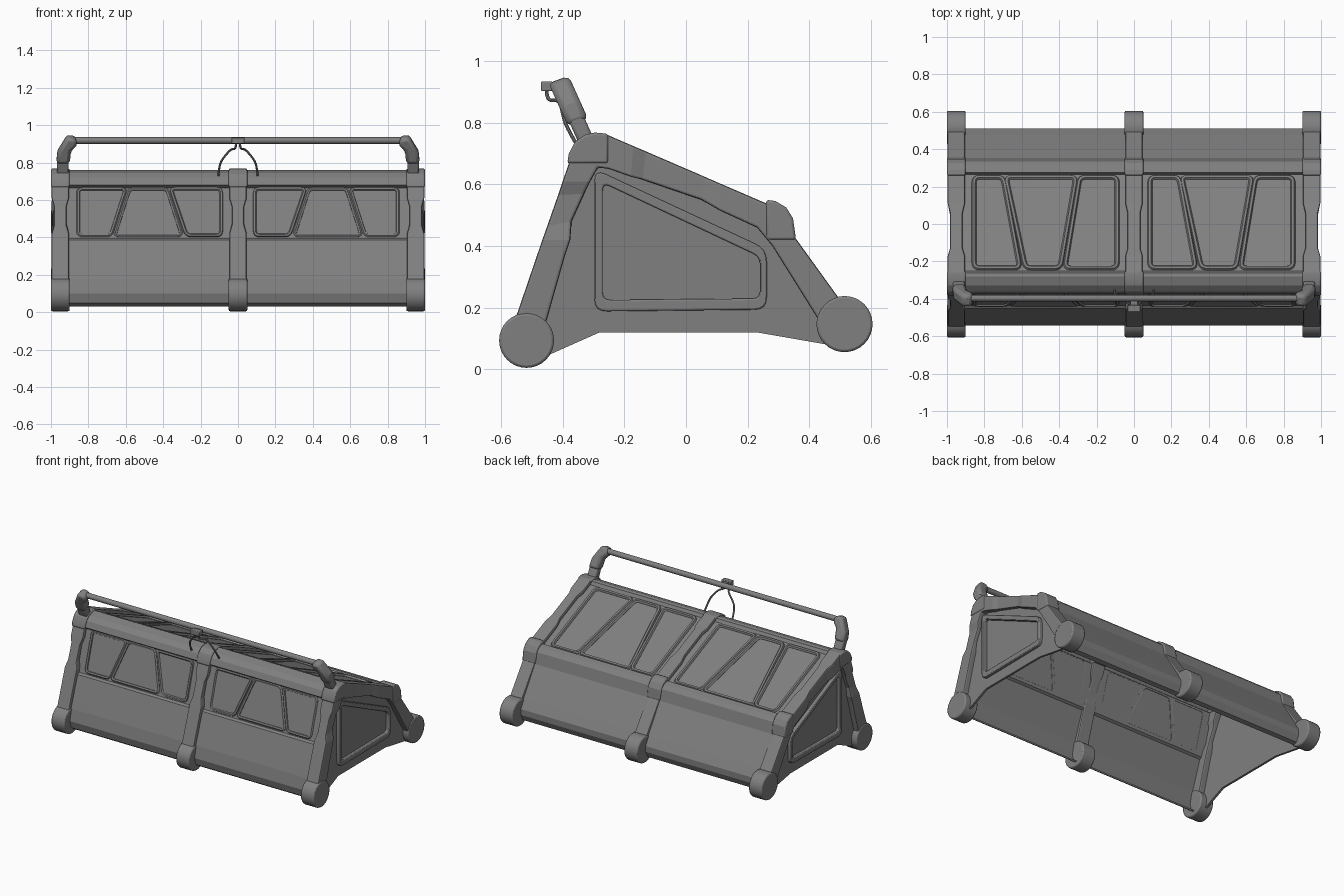
import bpy, bmesh, math
from mathutils import Vector

if "Cube" in bpy.data.objects:
    bpy.data.objects.remove(bpy.data.objects["Cube"])

ENDS = (("left", -1), ("right", 1))
RIBS = (("left", -0.95), ("middle", 0.0), ("right", 0.95))
GREY = bpy.data.materials.new("dark_grey")
GREY.diffuse_color = (0.215, 0.215, 0.215, 1)
GREY.use_nodes = True
GREY.node_tree.nodes["Principled BSDF"].inputs["Base Color"].default_value = GREY.diffuse_color


def select(ob):
    bpy.ops.object.select_all(action='DESELECT')
    ob.select_set(True)
    bpy.context.view_layer.objects.active = ob


def finish(name, bm, bevel=0.0, smooth=True):
    bmesh.ops.recalc_face_normals(bm, faces=bm.faces)
    me = bpy.data.meshes.new(name)
    bm.to_mesh(me)
    bm.free()
    me.materials.append(GREY)
    ob = bpy.data.objects.new(name, me)
    bpy.context.collection.objects.link(ob)
    if bevel:
        m = ob.modifiers.new("bevel", 'BEVEL')
        m.width, m.segments, m.limit_method = bevel, 2, 'ANGLE'
        m.angle_limit = math.radians(40)
    if smooth:
        select(ob)
        bpy.ops.object.shade_smooth_by_angle(angle=math.radians(20))
    return ob


def loft(name, rings, bevel=0.0, closed=False, smooth=True):
    """Skin a row of matching rings, capped unless closed into a loop."""
    bm = bmesh.new()
    vs = [[bm.verts.new(p) for p in r] for r in rings]
    n = len(vs[0])
    for k in range(len(vs) if closed else len(vs) - 1):
        a, b = vs[k], vs[(k + 1) % len(vs)]
        for i in range(n):
            j = (i + 1) % n
            bm.faces.new((a[i], a[j], b[j], b[i]))
    if not closed:
        bm.faces.new(vs[0])
        bm.faces.new(vs[-1])
    return finish(name, bm, bevel, smooth)


def prism(name, pts, x0, x1, bevel=0.0):
    """Side profile (y, z) extruded between two x positions."""
    return loft(name, [[(x, *p) for p in pts] for x in (x0, x1)], bevel)


def rounded(pts, r, n=4):
    """Round the corners of a 2D polygon."""
    out = []
    pts = [Vector(p) for p in pts]
    for i, p in enumerate(pts):
        a = p + (pts[i - 1] - p).normalized() * r
        b = p + (pts[(i + 1) % len(pts)] - p).normalized() * r
        for k in range(n + 1):
            t = k / n
            out.append(a * (1 - t) ** 2 + p * 2 * t * (1 - t) + b * t * t)
    return out


def tube(name, pts, radius, cyclic=False, kind='POLY', res=2):
    cu = bpy.data.curves.new(name, 'CURVE')
    cu.dimensions, cu.bevel_depth, cu.bevel_resolution = '3D', radius, res
    cu.use_fill_caps = True
    cu.materials.append(GREY)
    sp = cu.splines.new(kind)
    sp.points.add(len(pts) - 1)
    for i, p in enumerate(pts):
        sp.points[i].co = (*p, 1)
    sp.use_cyclic_u = cyclic
    if kind == 'NURBS':
        sp.order_u, sp.use_endpoint_u, sp.resolution_u = 3, True, 5
    ob = bpy.data.objects.new(name, cu)
    bpy.context.collection.objects.link(ob)
    select(ob)
    bpy.ops.object.convert(target='MESH')
    bpy.ops.object.shade_smooth_by_angle(angle=math.radians(40))


# Hollow outer skin: front panel, top rail, roof, rear rail and back panel
skin = [(-.50, .03), (-.53, .05), (-.543, .10), (-.525, .18), (-.452, .385), (-.437, .395),
        (-.357, .665), (-.375, .68), (-.36, .72), (-.33, .745), (-.28, .76), (-.262, .755),
        (-.25, .735), (.265, .513), (.275, .53), (.31, .52), (.335, .495), (.352, .42),
        (.475, .23), (.51, .17), (.51, .13), (.49, .088), (.462, .08)]
bm = bmesh.new()
cols = [[bm.verts.new((x, *p)) for p in skin] for x in (-.92, .92)]
for i in range(len(skin) - 1):
    bm.faces.new((cols[0][i], cols[1][i], cols[1][i + 1], cols[0][i + 1]))
shell = finish("shell_skin", bm, smooth=False)
shell.modifiers.new("thickness", 'SOLIDIFY').thickness = 0.01

# Ribs: front leg, roof beam and rear leg as (outer, inner, half width) stations
stations = [((-.565, .13), (-.46, .13), .046), ((-.483, .37), (-.392, .37), .046),
            ((-.466, .42), (-.375, .42), .046), ((-.450, .465), (-.371, .48), .033),
            ((-.415, .565), (-.33, .57), .033), ((-.40, .61), (-.31, .61), .046),
            ((-.36, .725), (-.285, .655), .046), ((-.27, .767), (-.25, .65), .046),
            ((-.17, .724), (-.18, .625), .046), ((-.13, .707), (-.14, .615), .034),
            ((.06, .625), (.05, .55), .034), ((.11, .603), (.11, .515), .046),
            ((.28, .53), (.23, .46), .046), ((.345, .44), (.28, .40), .046),
            ((.50, .225), (.43, .16), .046)]
top_cap = [(-.385, .668), (-.38, .70), (-.36, .738), (-.33, .76), (-.295, .768),
           (-.252, .764), (-.252, .668)]
rear_cap = [(.26, .42), (.26, .55), (.29, .546), (.325, .525), (.347, .49), (.357, .42)]
for side, x in RIBS:
    depth = 1 if x else 0.55        # the middle rib is shallower inside
    rings = []
    for o, i, h in stations:
        i = Vector(o).lerp(Vector(i), depth)
        rings.append([(x - h, *o), (x + h, *o), (x + h, *i), (x - h, *i)])
    loft("rib_" + side, rings, 0.008, smooth=False)
    prism("top_cap_" + side, top_cap, x - .05, x + .05, 0.008)
    prism("rear_cap_" + side, rear_cap, x - .05, x + .05, 0.008)
    # Round feet
    for foot, y, z, r in (("front", -.517, .094, .089), ("rear", .514, .147, .091)):
        circle = [(y + r * math.cos(a), z + r * math.sin(a))
                  for a in (math.tau * k / 32 for k in range(32))]
        prism(f"{foot}_foot_{side}", circle, x - .05, x + .05, 0.008)

# End walls with a raised window frame
wall = [(-.46, .04), (-.28, .12), (.23, .12), (.46, .08), (.45, .18), (.30, .42),
        (.25, .50), (-.26, .70), (-.33, .66), (-.50, .17)]
outer = rounded([(-.297, .65), (-.297, .188), (.262, .194), (.262, .39)], .04)
inner = rounded([(-.27, .605), (-.27, .225), (.24, .23), (.24, .365)], .025)
for tag, s in ENDS:
    prism("end_wall_" + tag, wall, s * .945, s * .96)
    loft("end_window_frame_" + tag,
         [[(s * x, *p) for p in loop] for x, loop in
          ((.95, outer), (.982, outer), (.982, inner), (.95, inner))], 0.005, closed=True)

# Roof windows: three slanted frames in each half
roof = [[(-.855, .25), (-.70, .25), (-.61, -.235), (-.855, -.235)],
        [(-.685, .25), (-.31, .25), (-.395, -.235), (-.58, -.235)],
        [(-.29, .25), (-.09, .25), (-.09, -.235), (-.37, -.235)]]
for half, dx in (("left", 0), ("right", .94)):
    for k, w in enumerate(roof):
        path = [(x + dx, y, .737 - .431 * (y + .25)) for x, y in rounded(w, .03)]
        tube(f"roof_window_frame_{half}_{k + 1}", path, .013, True, res=1)

# Front windows: mirrored slanted frames
front = [[(.855, .66), (.60, .66), (.68, .41), (.855, .41)],
         [(.58, .66), (.38, .66), (.30, .41), (.66, .41)],
         [(.36, .66), (.09, .66), (.09, .41), (.275, .41)]]
for tag, s in ENDS:
    for k, w in enumerate(front):
        path = [(s * x, -.437 + (z - .395) * .296, z) for x, z in rounded(w, .025)]
        tube(f"front_window_frame_{tag}_{k + 1}", path, .01, True, res=1)

# Handle: flat cranked arms on narrower sockets, and a round cross bar
arm = [(.972, .80), (.965, .86), (.915, .943), (.865, .935), (.86, .895), (.892, .87), (.90, .80)]
socket = [(.968, .74), (.968, .83), (.905, .83), (.905, .74)]
for tag, s in ENDS:
    for part, shape, half, bev in (("arm", arm, .033, .018), ("socket", socket, .024, .01)):
        loft(f"handle_{part}_{tag}",
             [[(s * x, -.35 - (z - .80) * .45 + d, z + d * .35) for x, z in shape]
              for d in (-half, half)], bev)
tube("handle_bar", [(-.88, -.397, .918), (.88, -.397, .918)], .018, res=4)

# Small box on a bracket with two cables running down into the top rail
prism("control_box", [(-.47, .902), (-.47, .934), (-.433, .934), (-.433, .902)], -.035, .035, .004)
prism("box_bracket", [(-.44, .912), (-.44, .926), (-.39, .926), (-.39, .912)], -.02, .02, .002)
for tag, s in ENDS:
    tube("cable_" + tag,
         [(s * .01, -.452, .905), (s * .012, -.452, .87), (s * .035, -.41, .875),
          (s * .075, -.40, .83), (s * .10, -.39, .79), (s * .105, -.355, .73)],
         .006, kind='NURBS')
